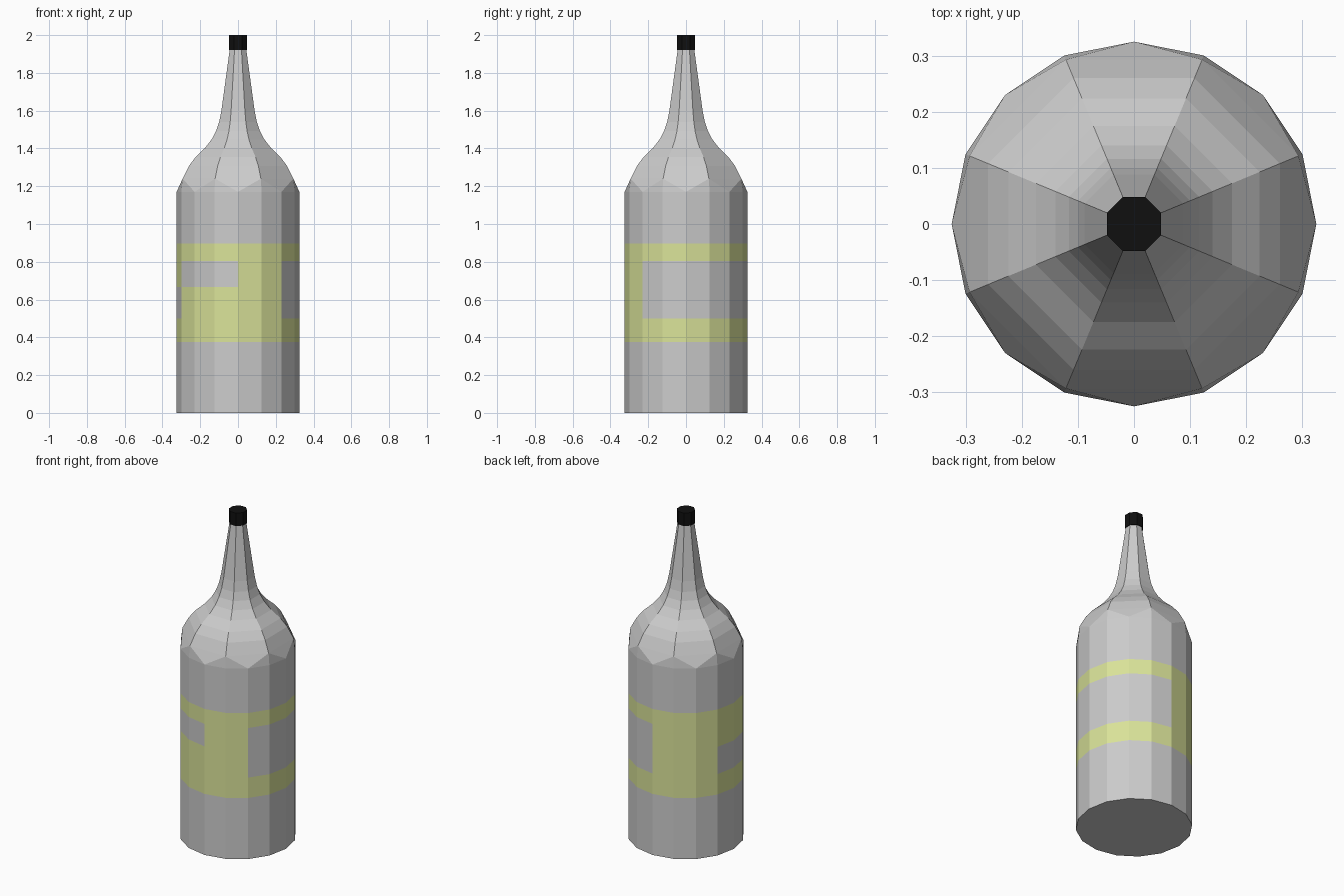
import bpy, math

if "Cube" in bpy.data.objects:
    bpy.data.objects.remove(bpy.data.objects["Cube"])

R = 0.325                      # body radius, 16 sides
STEP = 2 * math.pi / 16
COS8 = math.cos(math.pi / 8)


def ring(r, z, n, offset=0.0):
    return [(r * math.cos(offset + 2 * math.pi * i / n),
             r * math.sin(offset + 2 * math.pi * i / n), z) for i in range(n)]


def octagon(apothem, z):
    return ring(apothem / COS8, z, 8, STEP)


def make(name, verts, faces, color=None):
    mesh = bpy.data.meshes.new(name)
    mesh.from_pydata(verts, [], faces)
    obj = bpy.data.objects.new(name, mesh)
    bpy.context.collection.objects.link(obj)
    if color:
        mat = bpy.data.materials.new(name + "_colour")
        mat.diffuse_color = color
        mat.use_nodes = True
        mat.node_tree.nodes["Principled BSDF"].inputs["Base Color"].default_value = mat.diffuse_color
        mesh.materials.append(mat)
    return obj


def bridge(a, b, n):
    return [(a + i, a + (i + 1) % n, b + (i + 1) % n, b + i) for i in range(n)]


# Body wall: 16 facets split in rows, sorted into plain and label faces
levels = [0, 0.375, 0.5, 0.667, 0.805, 0.897, 1.17]
verts = [v for z in levels for v in ring(R, z, 16)]


def is_label(row, col):
    if row in (1, 4):                      # continuous lower and upper bands
        return True
    if row not in (2, 3):
        return False
    if 4 <= col < 7 or 12 <= col < 14:     # full-height panels
        return True
    return (row == 3 and 7 <= col < 9) or (row == 2 and 9 <= col < 12)


plain, label = [tuple(reversed(range(16)))], []
for row in range(len(levels) - 1):
    for col, face in enumerate(bridge(row * 16, row * 16 + 16, 16)):
        (label if is_label(row, col) else plain).append(face)
make("bottle_body", verts, plain)
lab = make("label", verts, label, (0.70, 0.77, 0.32, 1))

# Shoulder and neck: 16-sided base turning into an octagon (apothem, height)
profile = [(0.293, 1.24), (0.26, 1.307), (0.224, 1.355), (0.175, 1.402),
           (0.14, 1.447), (0.116, 1.492), (0.10, 1.54), (0.088, 1.60),
           (0.043, 1.93)]
verts = ring(R, 1.17, 16)
faces = []
for apothem, z in profile:
    verts += octagon(apothem, z)
for i in range(8):
    c0, mid, c1 = 2 * i + 1, (2 * i + 2) % 16, (2 * i + 3) % 16
    t0, t1 = 16 + i, 16 + (i + 1) % 8
    faces += [(c0, mid, t0), (mid, t1, t0), (mid, c1, t1)]
for k in range(len(profile) - 1):
    faces += bridge(16 + 8 * k, 24 + 8 * k, 8)
make("shoulder_and_neck", verts, faces)

# Cap
make("cap", octagon(0.048, 1.92) + octagon(0.048, 2.0),
     bridge(0, 8, 8) + [tuple(range(8, 16)), tuple(reversed(range(8)))],
     (0.005, 0.005, 0.005, 1))

# Remove the loose points left by sharing one wall grid
import bmesh
for name in ("bottle_body", "label"):
    mesh = bpy.data.objects[name].data
    bm = bmesh.new()
    bm.from_mesh(mesh)
    bmesh.ops.delete(bm, geom=[v for v in bm.verts if not v.link_faces], context='VERTS')
    bm.to_mesh(mesh)
    bm.free()
